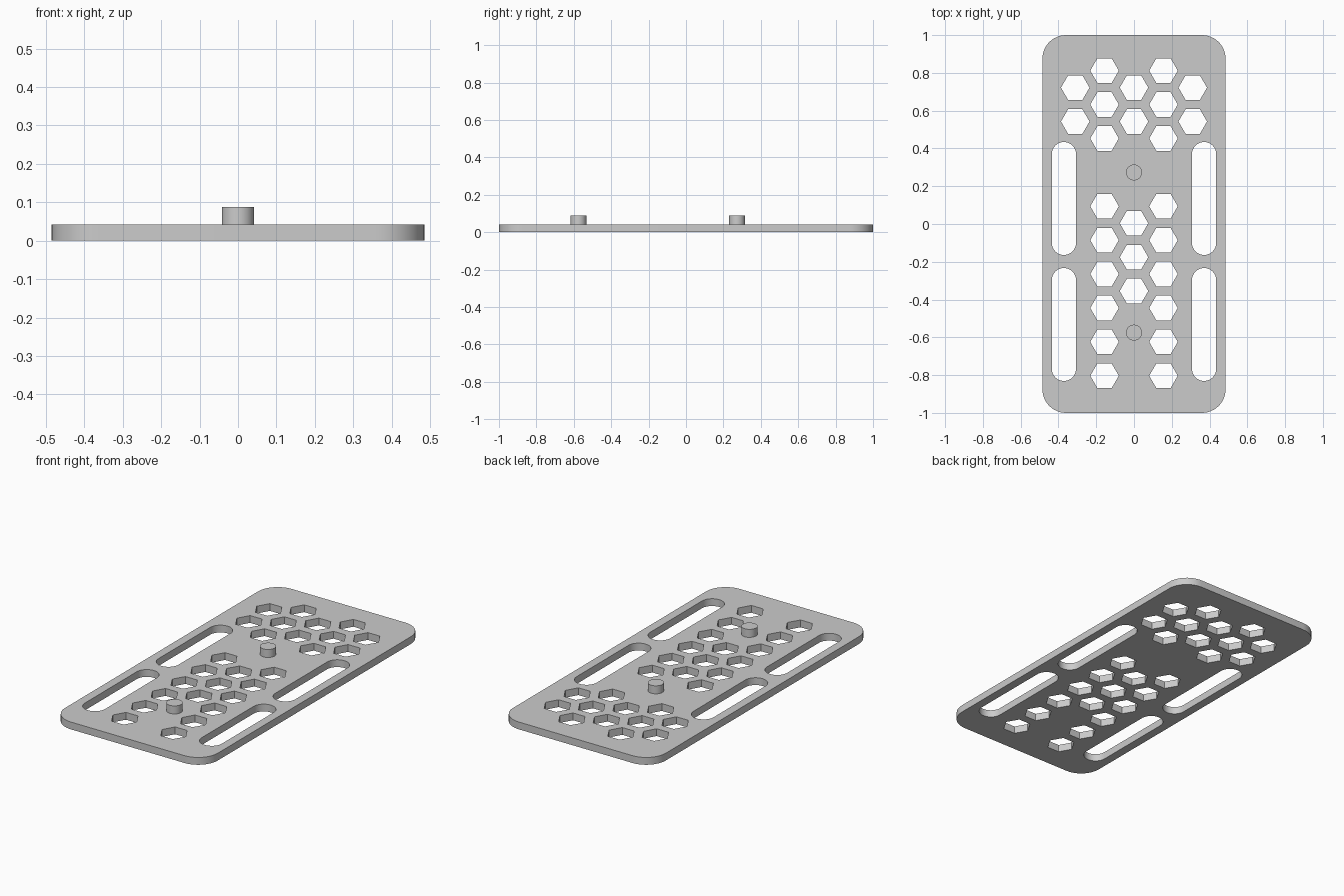
import bpy, bmesh
from math import sin, cos, pi

if "Cube" in bpy.data.objects:
    bpy.data.objects.remove(bpy.data.objects["Cube"])

THICK = 0.042      # plate thickness
PEG_TOP = 0.088    # height of the pegs
PITCH = 0.1795     # hexagon spacing along y

grey = bpy.data.materials.new("light_grey")
grey.diffuse_color = (0.6, 0.6, 0.6, 1)
grey.use_nodes = True
grey.node_tree.nodes["Principled BSDF"].inputs["Base Color"].default_value = grey.diffuse_color


def arc(cx, cy, r, start, end, steps):
    return [(cx + r * cos(start + (end - start) * i / steps),
             cy + r * sin(start + (end - start) * i / steps)) for i in range(steps + 1)]


def rounded_rect(cx, cy, hx, hy, r, steps=12):
    pts = []
    for k, (sx, sy) in enumerate([(1, 1), (-1, 1), (-1, -1), (1, -1)]):
        pts += arc(cx + sx * (hx - r), cy + sy * (hy - r), r, k * pi / 2, (k + 1) * pi / 2, steps)
    return pts


def slot(cx, cy, r, half_len, steps=24):
    d = half_len - r
    return arc(cx, cy + d, r, 0, pi, steps) + arc(cx, cy - d, r, pi, 2 * pi, steps)


def polygon(cx, cy, r, n):
    return arc(cx, cy, r, 0, 2 * pi, n)[:-1]


def slab(name, loops, z0, z1):
    """Fill an outline with holes and extrude it upward."""
    bm = bmesh.new()
    edges = []
    for pts in loops:
        vs = [bm.verts.new((x, y, z0)) for x, y in pts]
        edges += [bm.edges.new((v, vs[(i + 1) % len(vs)])) for i, v in enumerate(vs)]
    bmesh.ops.triangle_fill(bm, edges=edges, use_beauty=True, use_dissolve=False, normal=(0, 0, 1))
    out = bmesh.ops.extrude_face_region(bm, geom=bm.faces[:], use_keep_orig=True)
    top = [g for g in out["geom"] if isinstance(g, bmesh.types.BMVert)]
    bmesh.ops.translate(bm, verts=top, vec=(0, 0, z1 - z0))
    bmesh.ops.recalc_face_normals(bm, faces=bm.faces[:])
    me = bpy.data.meshes.new(name)
    bm.to_mesh(me)
    bm.free()
    me.materials.append(grey)
    ob = bpy.data.objects.new(name, me)
    bpy.context.collection.objects.link(ob)
    bpy.ops.object.select_all(action='DESELECT')
    ob.select_set(True)
    bpy.context.view_layer.objects.active = ob
    bpy.ops.object.shade_smooth_by_angle(angle=pi / 6)
    return ob


# Plate outline, side slots and staggered hexagon holes
loops = [rounded_rect(0, 0, 0.485, 1.0, 0.125)]
for s in (-1, 1):
    for cy in (0.135, -0.532):
        loops.append(slot(s * 0.371, cy, 0.064, 0.299))
holes = [(0, 0.722 - PITCH * k) for k in (0, 1, 4, 5, 6)]
for s in (-1, 1):
    holes += [(s * 0.156, 0.812 - PITCH * k) for k in range(10) if k != 3]
    holes += [(s * 0.311, 0.722 - PITCH * k) for k in (0, 1)]
loops += [polygon(x, y, 0.0755, 6) for x, y in holes]
slab("plate", loops, 0, THICK)

# Locating pegs on the centre line
for name, y in (("rear_peg", 0.273), ("front_peg", -0.575)):
    slab(name, [polygon(0, y, 0.042, 48)], THICK - 0.002, PEG_TOP)
